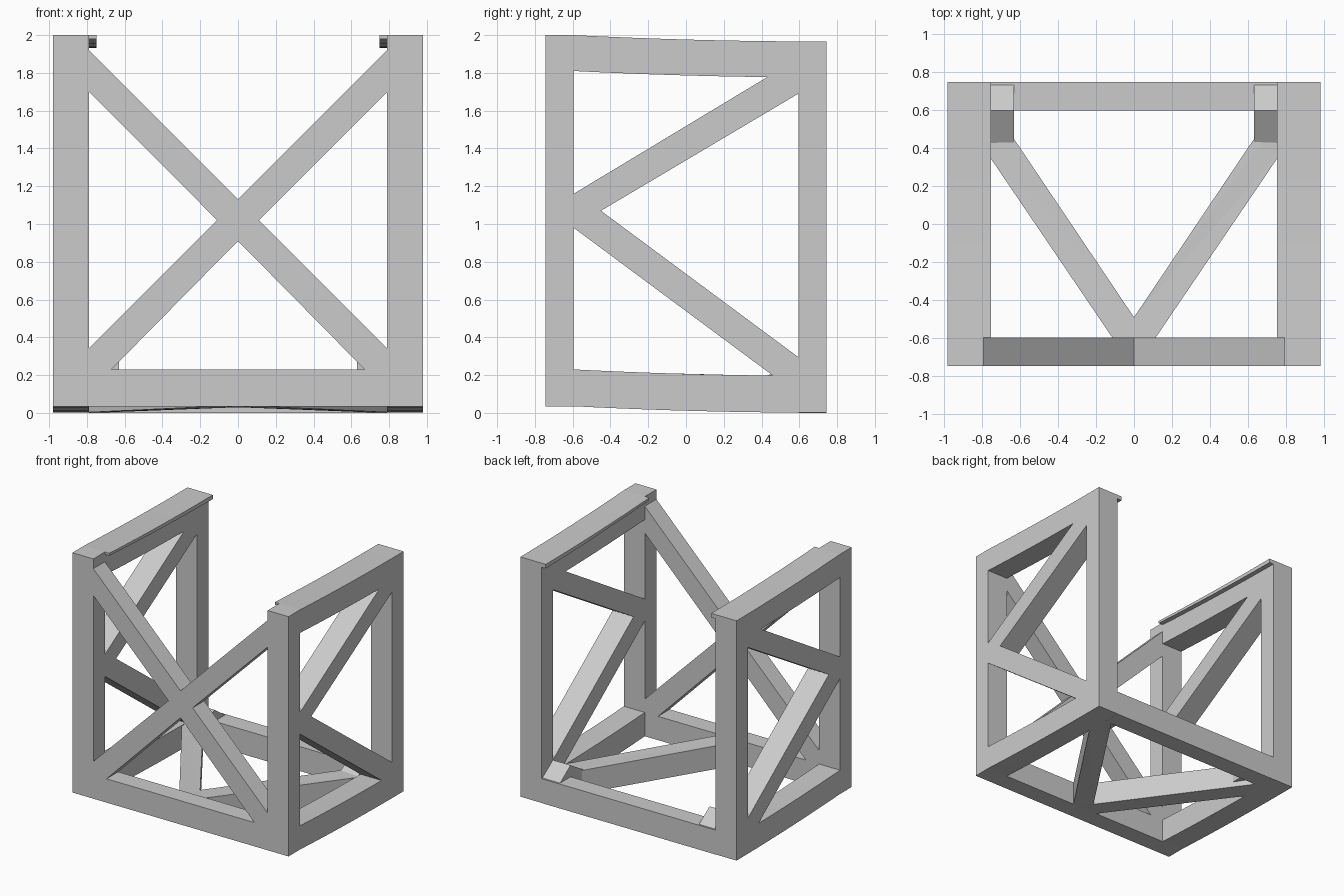
import bpy
import bmesh
from mathutils import Matrix, Vector

cube = bpy.data.objects.get("Cube")
if cube:
    bpy.data.objects.remove(cube, do_unlink=True)

X, Y, Z = Vector((1, 0, 0)), Vector((0, 1, 0)), Vector((0, 0, 1))
OUT, INN = 0.98, 0.79        # outer and inner x of the side frames
BACK, POST = 0.745, 0.595    # outer and inner y of the posts

grey = bpy.data.materials.new("light_grey")
grey.use_nodes = True
colour = (0.6, 0.6, 0.6, 1)
grey.diffuse_color = colour
grey.node_tree.nodes["Principled BSDF"].inputs["Base Color"].default_value = colour


def drop(y):
    """Gentle sag of the side rails toward the back."""
    t = max(0, min(1, (y + POST) / (BACK + POST)))
    return 0.034 * (1 - (1 - t) ** 2)


def rail(z, y0, y1, steps=8):
    """Points along a sagging rail edge."""
    ys = [y0 + (y1 - y0) * i / steps for i in range(steps + 1)]
    return [(y, z - drop(y)) for y in ys]


def panel(name, loops, u, v, d0, d1, sag=False):
    """Flat outline with holes, extruded along u x v from d0 to d1."""
    curve = bpy.data.curves.new(name, "CURVE")
    curve.dimensions = "2D"
    curve.fill_mode = "BOTH"
    curve.extrude = (d1 - d0) / 2
    for pts in loops:
        spline = curve.splines.new("POLY")
        spline.points.add(len(pts) - 1)
        for point, (a, b) in zip(spline.points, pts):
            point.co = (a, b, 0, 1)
        spline.use_cyclic_u = True
    temp = bpy.data.objects.new(name + "_outline", curve)
    bpy.context.collection.objects.link(temp)
    graph = bpy.context.evaluated_depsgraph_get()
    mesh = bpy.data.meshes.new_from_object(temp.evaluated_get(graph))
    bpy.data.objects.remove(temp, do_unlink=True)

    w = u.cross(v)
    place = Matrix((u, v, w)).transposed().to_4x4()
    place.translation = w * (d0 + d1) / 2
    mesh.transform(place)
    bm = bmesh.new()
    bm.from_mesh(mesh)
    bmesh.ops.remove_doubles(bm, verts=bm.verts, dist=0.0005)
    if sag:
        for vert in bm.verts:
            vert.co.z -= drop(vert.co.y)
    bmesh.ops.recalc_face_normals(bm, faces=bm.faces)
    for face in bm.faces:
        face.smooth = False
    bm.to_mesh(mesh)
    bm.free()
    mesh.materials.clear()
    mesh.materials.append(grey)
    obj = bpy.data.objects.new(name, mesh)
    bpy.context.collection.objects.link(obj)
    return obj


def flip(pts):
    return [(-a, b) for a, b in reversed(pts)]


# Front frame: posts, bottom bar and crossed braces
half = [(OUT, 0.035), (OUT, 2), (INN, 2), (INN, 1.92)]
side_hole = [(INN, 1.7), (0.11, 1.02), (INN, 0.34)]
low_hole = [(0, 0.91), (0.67, 0.23), (-0.67, 0.23)]
panel("front_frame",
      [half + [(0, 1.13)] + flip(half), side_hole, flip(side_hole), low_hole],
      X, Z, POST, BACK)

# Side frames: back post, sagging rails and K braces
outline = (rail(0.035, -POST, BACK) + rail(2, BACK, -POST)
           + rail(1.81, -POST, 0.43) + [(-POST, 1.16), (-POST, 0.98)]
           + rail(0.23, 0.46, -POST))
window = [(-0.45, 1.07), (POST, 1.69), (POST, 0.295)]
lip = rail(1.98, -POST, BACK) + rail(2, BACK, -POST)
lip = [(y, z - 0.014 * (y + POST) / (BACK + POST)) if i < 9 else (y, z)
       for i, (y, z) in enumerate(lip)]
foot = [(0.42, 0.19), (POST, 0.295), (BACK, 0.19), (BACK, 0.05), (0.42, 0.05)]


def both(name, loops, inner, outer):
    panel("left_" + name, loops, Y, Z, inner, outer)
    panel("right_" + name, loops, Y, Z, -outer, -inner)


both("side_frame", [outline, window], INN, OUT)
both("rail_lip", [lip], 0.75, INN)
both("brace_foot", [foot], 0.63, INN)

# Back bottom bar
panel("back_bar", [[(-INN, 0), (INN, 0), (INN, 0.2), (-INN, 0.2)]],
      X, Z, -BACK, -POST)

# Floor braces meeting at the middle of the front bar
arm = [(0.115, -POST), (INN, 0.4), (INN, POST), (0.73, POST)]
panel("floor_braces", [arm + [(0, -0.49)] + flip(arm)],
      X, Y, 0.035, 0.225, sag=True)
